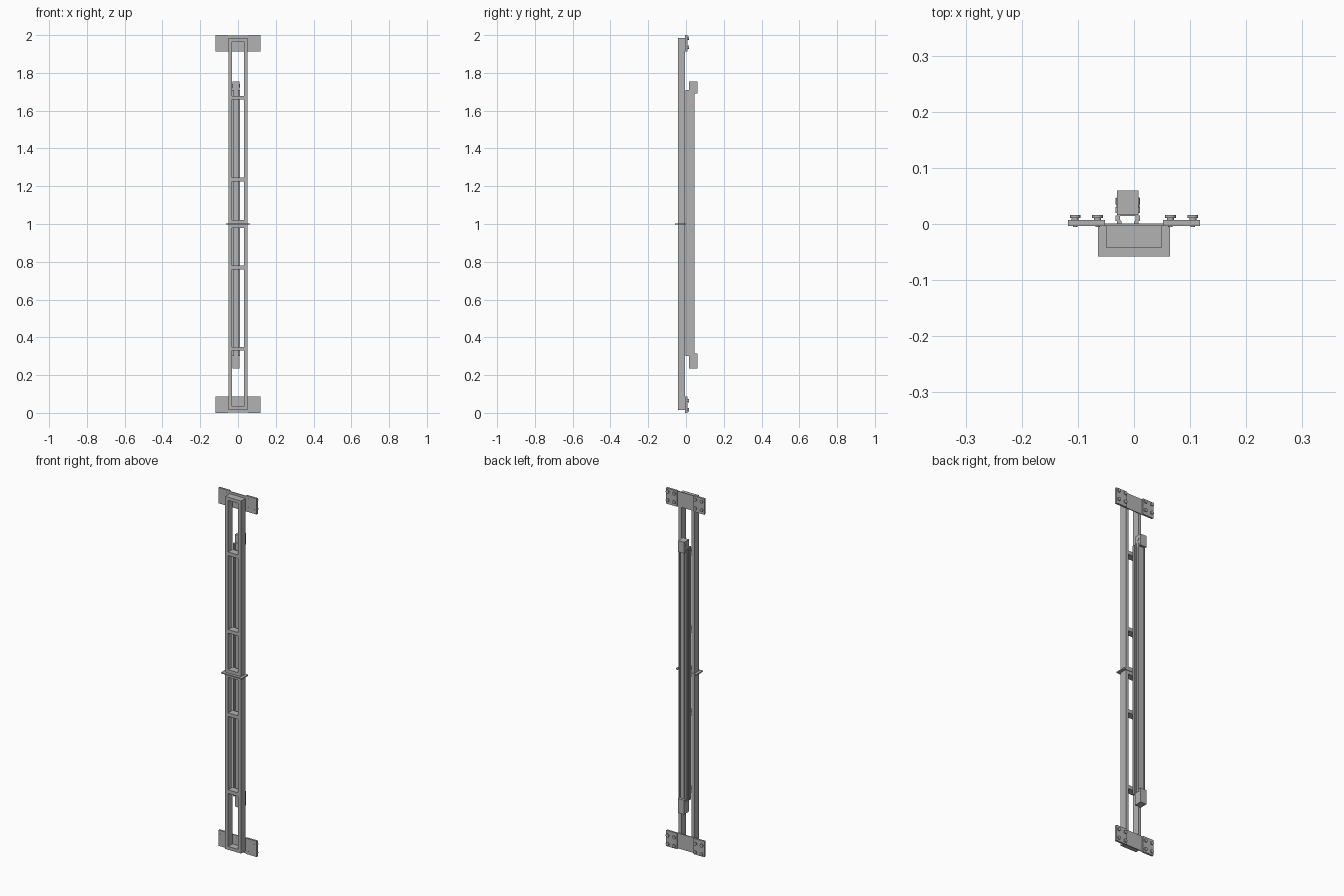
import bpy, bmesh, math
from mathutils import Matrix, Vector

old = bpy.data.objects.get("Cube")
if old:
    bpy.data.objects.remove(old, do_unlink=True)


def material(name, value):
    m = bpy.data.materials.new(name)
    m.use_nodes = True
    col = (value, value, value, 1)
    m.diffuse_color = col
    m.node_tree.nodes["Principled BSDF"].inputs["Base Color"].default_value = col
    return m


GREY = material("plain grey", 0.45)


def finish(name, bm):
    bmesh.ops.recalc_face_normals(bm, faces=bm.faces)
    mesh = bpy.data.meshes.new(name)
    bm.to_mesh(mesh)
    bm.free()
    mesh.materials.append(GREY)
    ob = bpy.data.objects.new(name, mesh)
    bpy.context.collection.objects.link(ob)
    return ob


def box(name, x, y, z):
    bm = bmesh.new()
    bmesh.ops.create_cube(bm, size=1)
    for v in bm.verts:
        v.co = Vector([(r[0] + r[1]) / 2 + c * (r[1] - r[0])
                       for c, r in zip(v.co, (x, y, z))])
    return finish(name, bm)


def prism(name, points, move):
    """Extrude a closed outline by a vector."""
    bm = bmesh.new()
    face = bm.faces.new([bm.verts.new(p) for p in points])
    new = bmesh.ops.extrude_face_region(bm, geom=[face])["geom"]
    bmesh.ops.translate(bm, vec=move, verts=[g for g in new if isinstance(g, bmesh.types.BMVert)])
    return finish(name, bm)


def disc(name, centre, radius, depth, axis, sides=16):
    bm = bmesh.new()
    turn = Matrix.Rotation(math.pi / 2, 4, axis)
    bmesh.ops.create_cone(bm, cap_ends=True, segments=sides, radius1=radius, radius2=radius,
                          depth=depth, matrix=Matrix.Translation(centre) @ turn)
    ob = finish(name, bm)
    bpy.ops.object.select_all(action='DESELECT')
    ob.select_set(True)
    bpy.context.view_layer.objects.active = ob
    bpy.ops.object.shade_smooth_by_angle()
    return ob


# Two stacked rectangular frames with mitred corners
W, T = 0.049, 0.018
FRONT, BACK = -0.043, -0.004
DEPTH = Vector((0, BACK - FRONT, 0))
for label, z0, z1 in (("lower", 0.016, 0.997), ("upper", 1.003, 1.984)):
    for side, s in (("right", -1), ("left", 1)):
        prism(f"{label}_{side}_beam",
              [(s * W, FRONT, z0), (s * W, FRONT, z1),
               (s * (W - T), FRONT, z1 - T), (s * (W - T), FRONT, z0 + T)], DEPTH)
    for end, z, d in (("bottom", z0, T), ("top", z1, -T)):
        prism(f"{label}_{end}_rail",
              [(-W, FRONT, z), (W, FRONT, z),
               (W - T, FRONT, z + d), (T - W, FRONT, z + d)], DEPTH)

# Cross bars
for i, z in enumerate((0.34, 0.77, 1.235, 1.668)):
    box(f"cross_bar_{i + 1}", (T - W, W - T), (FRONT, BACK), (z - 0.01, z + 0.01))

# Collar plate between the frames
box("collar_plate", (-0.064, 0.064), (-0.058, -0.001), (0.997, 1.003))

# End plates with pads and screws
for end, z0, z1, screws in (("bottom", 0.003, 0.088, (0.016, 0.064)),
                            ("top", 1.912, 1.997, (1.984, 1.936))):
    box(f"{end}_plate", (-0.118, 0.118), (-0.004, 0.001), (z0, z1))
    for side, s in (("right", -1), ("left", 1)):
        mid = (z0 + z1) / 2
        box(f"{end}_{side}_pad", sorted((s * 0.052, s * 0.118)), (0.001, 0.007),
            (mid - 0.0425, mid + 0.0425))
        for x in (0.065, 0.105):
            for z in screws:
                disc(f"{end}_{side}_screw_neck", (s * x, 0.009, z), 0.006, 0.006, 'X')
                disc(f"{end}_{side}_screw_head", (s * x, 0.0135, z), 0.0095, 0.005, 'X')
                disc(f"{end}_{side}_screw_tip", (s * x, -0.0045, z), 0.004, 0.002, 'X')

# Ground contact and top edge strips on the end pads
for end, z in (("bottom", 0), ("top", 1.997)):
    for s in (-1, 1):
        box(f"{end}_pad_lip", sorted((s * 0.052, s * 0.118)), (-0.004, 0.007), (z, z + 0.003))

# Grooved extruded body, one half profile mirrored about its centre line
CX = -0.011
half = [(0.014, 0.014), (0.014, 0.008), (0.011, 0.004), (0.011, -0.002),
        (0.019, -0.002), (0.019, 0.005), (0.022, 0.005), (0.022, 0.015),
        (0.018, 0.015), (0.018, 0.020), (0.022, 0.020), (0.022, 0.030),
        (0.018, 0.030), (0.018, 0.035), (0.022, 0.035), (0.022, 0.046),
        (0.015, 0.046), (0.015, 0.043), (0.010, 0.043), (0.010, 0.046)]
outline = [(CX + u, y, 0.3) for u, y in half] + [(CX - u, y, 0.3) for u, y in reversed(half)]
prism("grooved_body", outline, Vector((0, 0, 1.41)))

# End caps of the body, each with a chamfered inner corner
for end, inner, outer, d in (("bottom", 0.315, 0.235, -1), ("top", 1.692, 1.755, 1)):
    prism(f"{end}_cap",
          [(CX - 0.019, 0.016, outer), (CX - 0.019, 0.060, outer),
           (CX - 0.019, 0.060, inner), (CX - 0.019, 0.026, inner),
           (CX - 0.019, 0.016, inner + d * 0.01)], Vector((0.038, 0, 0)))

# Round ports on the sides of the top cap
for s in (-1, 1):
    disc("cap_port", (CX + s * 0.019, 0.038, 1.732), 0.009, 0.003, 'Y')
